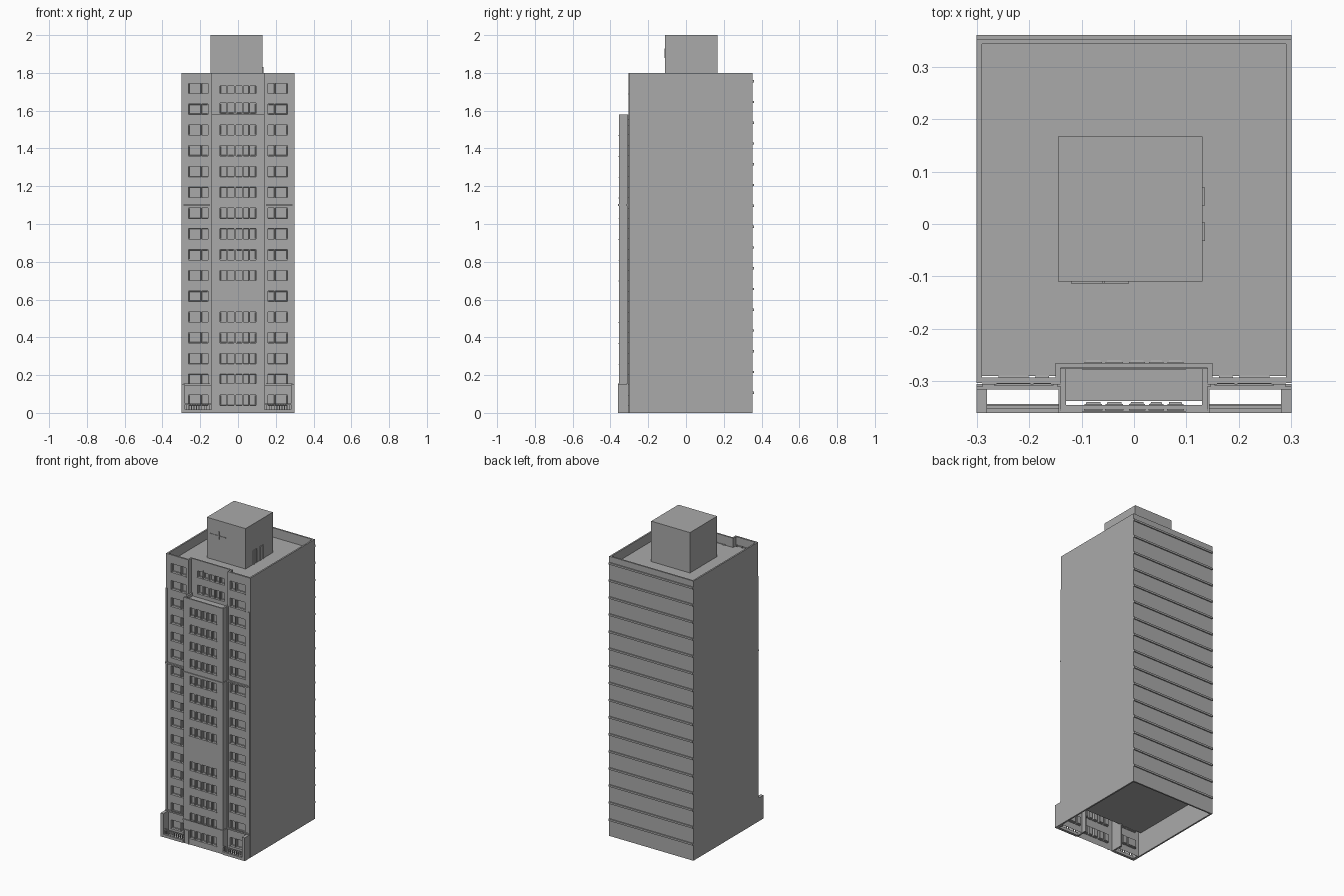
import bpy
import bmesh

old = bpy.data.objects.get("Cube")
if old:
    bpy.data.objects.remove(old, do_unlink=True)

# Single concrete colour
concrete = bpy.data.materials.new("concrete_grey")
concrete.use_nodes = True
GREY = (0.4, 0.4, 0.4, 1)
concrete.diffuse_color = GREY
concrete.node_tree.nodes["Principled BSDF"].inputs["Base Color"].default_value = GREY

TOP, ROOF, BAY_TOP, CEILING = 1.8, 1.74, 1.58, 0.15
PITCH, TOP_SILL, WINDOW = 0.11, 1.69, 0.055
FRONT, BAY, RECESS, BACK = -0.305, -0.355, -0.275, 0.353
SILLS = [TOP_SILL - PITCH * i for i in range(16)]
BLANK_FLOOR = 10


def finish(name, bm):
    mesh = bpy.data.meshes.new(name)
    bm.to_mesh(mesh)
    bm.free()
    mesh.materials.append(concrete)
    ob = bpy.data.objects.new(name, mesh)
    bpy.context.collection.objects.link(ob)
    return ob


def boxes(name, items):
    """Join boxes, each given as (x0, x1, y0, y1, z0, z1)."""
    bm = bmesh.new()
    for x0, x1, y0, y1, z0, z1 in items:
        vs = bmesh.ops.create_cube(bm, size=1)["verts"]
        for v in vs:
            v.co.x = x1 if v.co.x > 0 else x0
            v.co.y = y1 if v.co.y > 0 else y0
            v.co.z = z1 if v.co.z > 0 else z0
    return finish(name, bm)


def mirrored(items):
    return items + [(-b[1], -b[0]) + tuple(b[2:]) for b in items]


def facade(name, x0, x1, z0, z1, y, panes, sills):
    """Wall sheet facing the front, with every pane cell sunk in on each floor."""
    xs = sorted({x0, x1, *[p for pane in panes for p in pane]})
    zs = sorted({z0, z1, *sills, *[s + WINDOW for s in sills]})
    bm = bmesh.new()
    grid = [[bm.verts.new((x, y, z)) for x in xs] for z in zs]
    sunk = []
    for j in range(len(zs) - 1):
        for i in range(len(xs) - 1):
            f = bm.faces.new((grid[j][i], grid[j][i + 1], grid[j + 1][i + 1], grid[j + 1][i]))
            if zs[j] in sills and (xs[i], xs[i + 1]) in panes:
                sunk.append(f)
    bm.normal_update()
    bmesh.ops.inset_individual(bm, faces=sunk, thickness=0.001, depth=-0.012)
    bmesh.ops.inset_individual(bm, faces=sunk, thickness=0.004, depth=0)
    bmesh.ops.inset_individual(bm, faces=sunk, thickness=0.001, depth=-0.004)
    return finish(name, bm)


# Side walls, back wall, roof and the ceiling over the hollow ground floor
boxes("side_walls", mirrored([(0.29, 0.3, FRONT + 0.002, BACK, 0, TOP)]))
boxes("back_wall", [(-0.29, 0.29, BACK - 0.01, BACK, 0, TOP)])
boxes("roof_deck", [(-0.29, 0.29, -0.27, 0.343, ROOF - 0.01, ROOF)]
      + mirrored([(0.14, 0.29, -0.29, -0.27, ROOF - 0.01, ROOF)]))
boxes("ground_floor_ceiling", [(-0.29, 0.29, -0.285, 0.343, CEILING, CEILING + 0.01)])

# Front facades: two wings, the projecting bay and the set-back top of the bay
wing_panes = [(0.158, 0.192), (0.197, 0.262)]
left_panes = [(-b, -a) for a, b in wing_panes]
bay_panes = [(-0.095, -0.06), (-0.055, -0.02), (-0.01, 0.022), (0.028, 0.057), (0.063, 0.095)]
facade("left_wing_front", 0.14, 0.3, 0, TOP, FRONT, wing_panes, SILLS)
facade("right_wing_front", -0.3, -0.14, 0, TOP, FRONT, left_panes, SILLS)
upper_sills = [TOP_SILL, TOP_SILL - PITCH + 0.005]
facade("upper_bay_front", -0.14, 0.14, BAY_TOP - 0.02, TOP, RECESS, bay_panes, upper_sills)
bay_sills = [s for i, s in enumerate(SILLS) if i > 1 and i != BLANK_FLOOR]
facade("bay_front", -0.14, 0.14, 0, BAY_TOP, BAY, bay_panes, bay_sills)

# Parapet backing along the front, and the returns into the recess
boxes("front_parapet", [(-0.14, 0.14, RECESS + 0.001, RECESS + 0.01, ROOF - 0.01, TOP)]
      + mirrored([(0.14, 0.29, FRONT + 0.001, FRONT + 0.012, TOP - 0.052, TOP),
                  (0.14, 0.15, FRONT + 0.001, RECESS + 0.01, BAY_TOP - 0.03, TOP)]))

# Bay cheeks and its shallow sunken terrace
boxes("bay_sides", mirrored([(0.13, 0.14, BAY + 0.001, FRONT + 0.03, 0, BAY_TOP)]))
boxes("bay_terrace", [(-0.13, 0.13, BAY + 0.018, RECESS, BAY_TOP - 0.03, BAY_TOP - 0.02),
                      (-0.13, 0.13, BAY + 0.001, BAY + 0.01, BAY_TOP - 0.025, BAY_TOP)])

# Corner strips beside the wings, ending level with the bay
boxes("corner_strips", mirrored([(0.288, 0.3, FRONT - 0.005, FRONT, CEILING, BAY_TOP),
                                 (0.14, 0.147, FRONT - 0.005, FRONT, CEILING, BAY_TOP)]))

# Belt courses that step around the bay
for name, z in (("upper_belt_course", 1.10), ("lower_belt_course", CEILING)):
    boxes(name, [(-0.144, 0.144, BAY - 0.005, BAY, z - 0.004, z + 0.005)]
          + mirrored([(0.14, 0.3, FRONT - 0.01, FRONT, z - 0.004, z + 0.005),
                      (0.14, 0.144, BAY, FRONT, z - 0.004, z + 0.005)]))

# Window sills
wing_sills = [(0.153, 0.267, FRONT - 0.003, FRONT, s - 0.004, s) for s in SILLS]
boxes("wing_window_sills", mirrored(wing_sills))
boxes("bay_window_sills",
      [(-0.098, 0.098, BAY - 0.003, BAY, s - 0.004, s) for s in bay_sills]
      + [(-0.098, 0.098, RECESS - 0.003, RECESS, s - 0.004, s) for s in upper_sills])

# Floor ledges across the back
boxes("back_ledges", [(-0.3, 0.3, BACK, 0.36, s + 0.06, s + 0.072) for s in SILLS])

# Entrance door frame beside the bay windows
boxes("entrance_frame", [(-0.135, -0.131, BAY - 0.005, BAY, 0, 0.09),
                         (-0.104, -0.1, BAY - 0.005, BAY, 0, 0.09),
                         (-0.135, -0.1, BAY - 0.005, BAY, 0.086, 0.09)])

# Area walls and railings in front of the wings
boxes("area_end_walls", mirrored([(0.28, 0.3, -0.36, FRONT, 0, CEILING)]))
boxes("area_plinths", mirrored([(0.14, 0.28, -0.36, -0.343, 0, 0.018)]))
rails = [(0.14, 0.28, -0.353, -0.346, 0.044, 0.05)]
rails += [(x, x + 0.004, -0.352, -0.347, 0.018, 0.044)
          for x in (0.15 + 0.0135 * k for k in range(10))]
boxes("area_railings", mirrored(rails))

# Rooftop machine room with doors and a conduit
boxes("machine_room", [(-0.145, 0.131, -0.11, 0.167, ROOF - 0.005, 2.0)])
door_parts = []
for y in (-0.032, 0.035):
    door_parts += [(0.131, 0.135, y, y + 0.005, ROOF, 1.83),
                   (0.131, 0.135, y + 0.03, y + 0.035, ROOF, 1.83),
                   (0.131, 0.135, y, y + 0.035, 1.825, 1.83)]
boxes("machine_room_door_frames", door_parts)
boxes("machine_room_conduit", [(-0.12, -0.01, -0.113, -0.11, 1.9, 1.904),
                               (-0.06, -0.056, -0.113, -0.11, 1.88, 1.93)])
